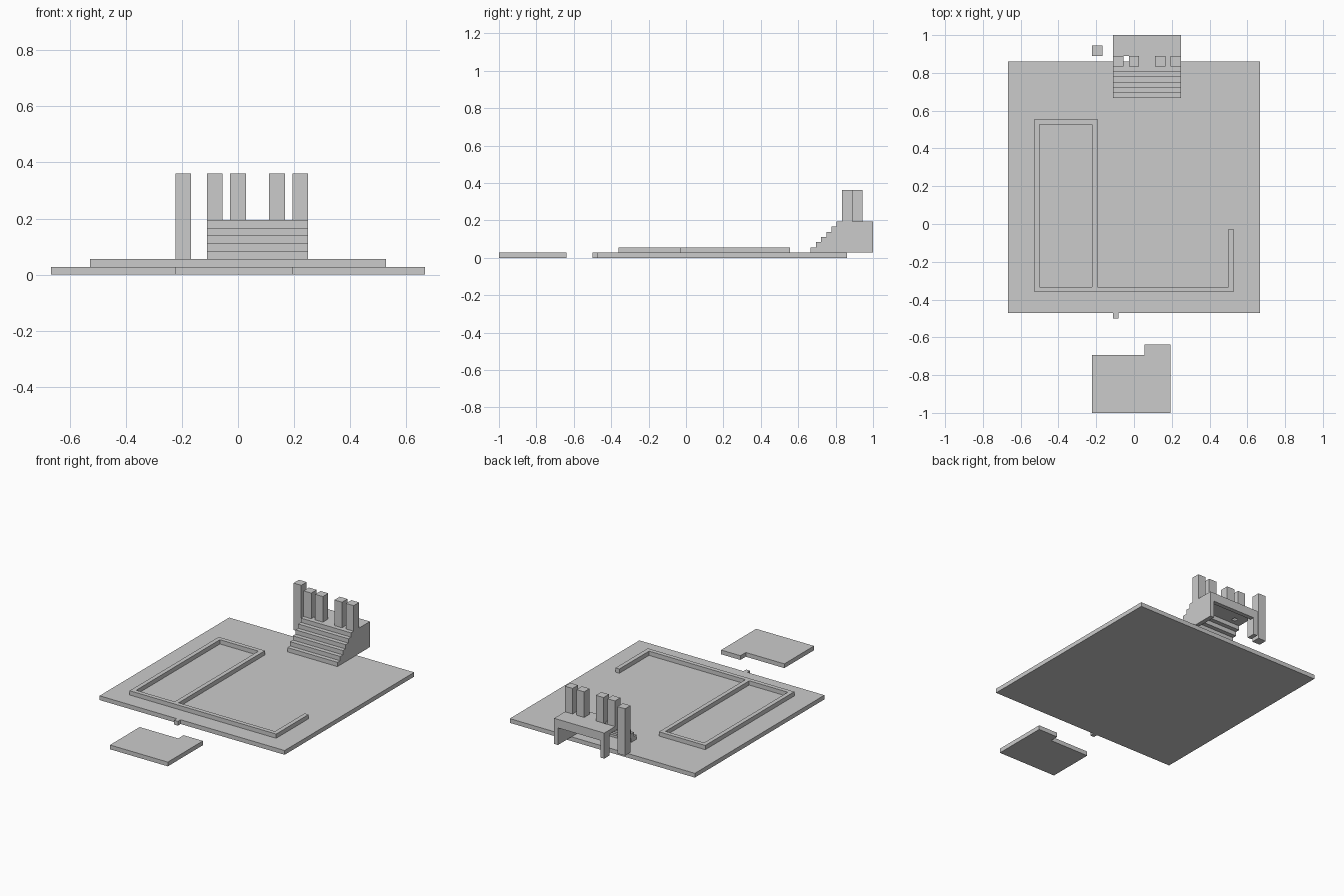
import bpy, bmesh

if "Cube" in bpy.data.objects:
    bpy.data.objects.remove(bpy.data.objects["Cube"])

U = 2 / 72  # block size: the whole model is 72 blocks long


def prism(name, outline, lo, hi, axis="z"):
    """Extrude a block-unit outline along z (outline is x,y) or x (outline is y,z)."""
    bm = bmesh.new()

    def pt(p, h):
        c = (p[0], p[1], h) if axis == "z" else (h, p[0], p[1])
        return [v * U for v in c]

    face = bm.faces.new([bm.verts.new(pt(p, lo)) for p in outline])
    res = bmesh.ops.extrude_face_region(bm, geom=[face])
    d = (hi - lo) * U
    vec = (0, 0, d) if axis == "z" else (d, 0, 0)
    verts = [g for g in res["geom"] if isinstance(g, bmesh.types.BMVert)]
    bmesh.ops.translate(bm, verts=verts, vec=vec)
    bmesh.ops.recalc_face_normals(bm, faces=bm.faces)
    me = bpy.data.meshes.new(name)
    bm.to_mesh(me)
    bm.free()
    ob = bpy.data.objects.new(name, me)
    bpy.context.collection.objects.link(ob)
    return ob


def box(name, x0, x1, y0, y1, z0, z1):
    return prism(name, [(x0, y0), (x1, y0), (x1, y1), (x0, y1)], z0, z1)


# ground slab with its small front tab
prism("ground_slab", [(-24, -17), (-4, -17), (-4, -18), (-3, -18), (-3, -17),
                      (24, -17), (24, 31), (-24, 31)], 0, 1)

# separate notched slab in front
prism("front_slab", [(-8, -36), (7, -36), (7, -23), (2, -23), (2, -25), (-8, -25)], 0, 1)

# low foundation walls
box("wall_left", -19, -18, -13, 20, 1, 2)
box("wall_middle", -8, -7, -12, 20, 1, 2)
box("wall_back", -18, -8, 19, 20, 1, 2)
box("wall_front", -18, 19, -13, -12, 1, 2)
box("wall_right", 18, 19, -12, -1, 1, 2)

# stair treads, open underneath
X0, X1 = -4, 9
for i in range(5):
    box(f"stair_tread_{i + 1}", X0, X1 - 1, 24 + i, 26 + i, 1 + i, 2 + i)

# stepped right side wall of the stairs
profile = [(24, 1)]
for i in range(6):
    profile += [(24 + i, 2 + i), (25 + i, 2 + i)]
profile = profile[:-1] + [(36, 7), (36, 1)]
prism("stair_side", profile, X1 - 1, X1, "x")

# landing with a one-block hole beside the first column
box("landing_front", X0, X1 - 1, 29, 31, 6, 7)
box("landing_left", X0, -2, 31, 32, 6, 7)
box("landing_right", -1, X1 - 1, 31, 32, 6, 7)
box("landing_back", X0, X1 - 1, 32, 36, 6, 7)

# back beam and corner post
box("back_beam", X0 + 1, X1 - 1, 35, 36, 5, 6)
box("corner_post", X0, X0 + 1, 34, 36, 1, 6)

# columns on the landing and the loose one beside it
for n, x in enumerate((-4, -1, 4, 7)):
    box(f"column_{n + 1}", x, x + 2, 30, 32, 7, 13)
box("side_column", -8, -6, 32, 34, 2, 13)
